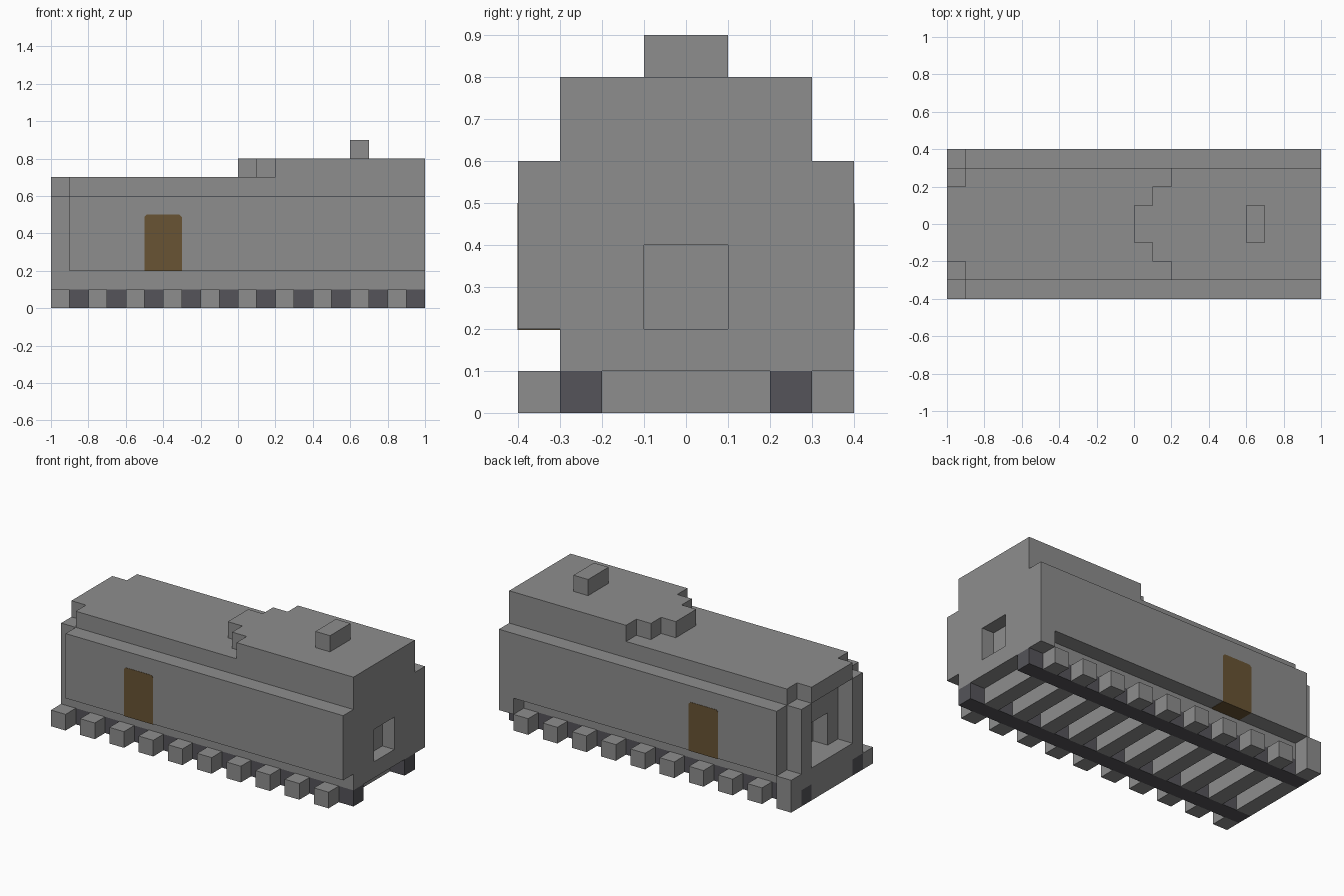
import bpy
import bmesh
from mathutils import Vector

cube = bpy.data.objects.get("Cube")
if cube:
    bpy.data.objects.remove(cube, do_unlink=True)


def material(name, rgb):
    m = bpy.data.materials.new(name)
    m.use_nodes = True
    m.diffuse_color = (*rgb, 1)
    m.node_tree.nodes["Principled BSDF"].inputs["Base Color"].default_value = (*rgb, 1)
    return m


grey = material("stone grey", (0.27, 0.27, 0.27))
dark = material("rail dark grey", (0.09, 0.088, 0.1))
brown = material("door brown", (0.14, 0.088, 0.034))


def prism(name, outline, axis, start, end, mat):
    """Extrude a closed outline along one axis (0, 1 or 2)."""
    def place(p, h):
        c = list(p)
        c.insert(axis, h)
        return Vector(c)
    bm = bmesh.new()
    face = bm.faces.new([bm.verts.new(place(p, start)) for p in outline])
    out = bmesh.ops.extrude_face_region(bm, geom=[face])
    move = place((0, 0), end - start)
    bmesh.ops.translate(bm, vec=move, verts=[v for v in out["geom"] if isinstance(v, bmesh.types.BMVert)])
    bmesh.ops.recalc_face_normals(bm, faces=bm.faces)
    mesh = bpy.data.meshes.new(name)
    bm.to_mesh(mesh)
    bm.free()
    mesh.materials.append(mat)
    obj = bpy.data.objects.new(name, mesh)
    bpy.context.collection.objects.link(obj)
    return obj


def box(name, x, y, z, mat=grey):
    outline = [(x[0], y[0]), (x[1], y[0]), (x[1], y[1]), (x[0], y[1])]
    return prism(name, outline, 2, z[0], z[1], mat)


def mirrored(half):
    """Complete a half outline by mirroring its y values."""
    return half


# Body: stepped cross-section along the length
half = [(0.3, 0.1), (0.3, 0.2), (0.4, 0.2), (0.4, 0.6), (0.3, 0.6), (0.3, 0.7)]
section = half + [(-y, z) for y, z in reversed(half)]
body = prism("body", section, 0, -0.9, 1, grey)

# Window recess in each end
for x in (-0.85, 0.95):
    cutter = box("window_cutter", (x - 0.05, x + 0.05), (-0.1, 0.1), (0.2, 0.4))
    cutter.scale.x = 1.0
    # Push the open side slightly past the wall
    for v in cutter.data.vertices:
        if abs(v.co.x) > 0.85:
            v.co.x *= 1.02
    cutter.hide_render = True
    mod = body.modifiers.new("window", "BOOLEAN")
    mod.operation = "DIFFERENCE"
    mod.solver = "EXACT"
    mod.object = cutter
    bpy.context.view_layer.objects.active = body
    bpy.ops.object.modifier_apply(modifier=mod.name)
    bpy.data.objects.remove(cutter, do_unlink=True)

# Raised roof with a stepped end, and the chimney
steps = [(1, 0.3), (0.2, 0.3), (0.2, 0.2), (0.1, 0.2), (0.1, 0.1), (0, 0.1)]
plan = steps + [(x, -y) for x, y in reversed(steps)]
prism("raised_roof", plan, 2, 0.7, 0.8, grey)
box("chimney", (0.6, 0.7), (-0.1, 0.1), (0.8, 0.9))

# Open porch at the low end
box("porch_floor", (-1, -0.9), (-0.3, 0.3), (0.1, 0.2))
box("porch_roof", (-1, -0.9), (-0.2, 0.2), (0.6, 0.7))
for side, y in (("right", -0.3), ("left", 0.2)):
    box("porch_post_" + side, (-1, -0.9), (y, y + 0.1), (0.2, 0.6))

# Corner blocks below the body on the back side
box("step_block_low_end", (-1, -0.9), (0.3, 0.4), (0.1, 0.2))
box("step_block_high_end", (0.9, 1), (0.3, 0.4), (0.1, 0.2))

# Doors with clipped top corners
clip = 0.012
door = [(-0.5, 0.198), (-0.3, 0.198), (-0.3, 0.5 - clip), (-0.3 - clip, 0.5),
        (-0.5 + clip, 0.5), (-0.5, 0.5 - clip)]
for side, s in (("front", -1), ("back", 1)):
    prism("door_" + side, door, 1, s * 0.3, s * 0.402, brown)

# Rails
for side, y in (("front", -0.3), ("back", 0.2)):
    box("rail_" + side, (-1, 1), (y, y + 0.1), (0, 0.1), dark)

# Sleepers, split around the rails
for i in range(10):
    x = -1 + 0.2 * i
    for part, y in (("front", (-0.4, -0.3)), ("middle", (-0.2, 0.2)), ("back", (0.3, 0.4))):
        box("sleeper_" + part, (x, x + 0.1), y, (0, 0.1))
